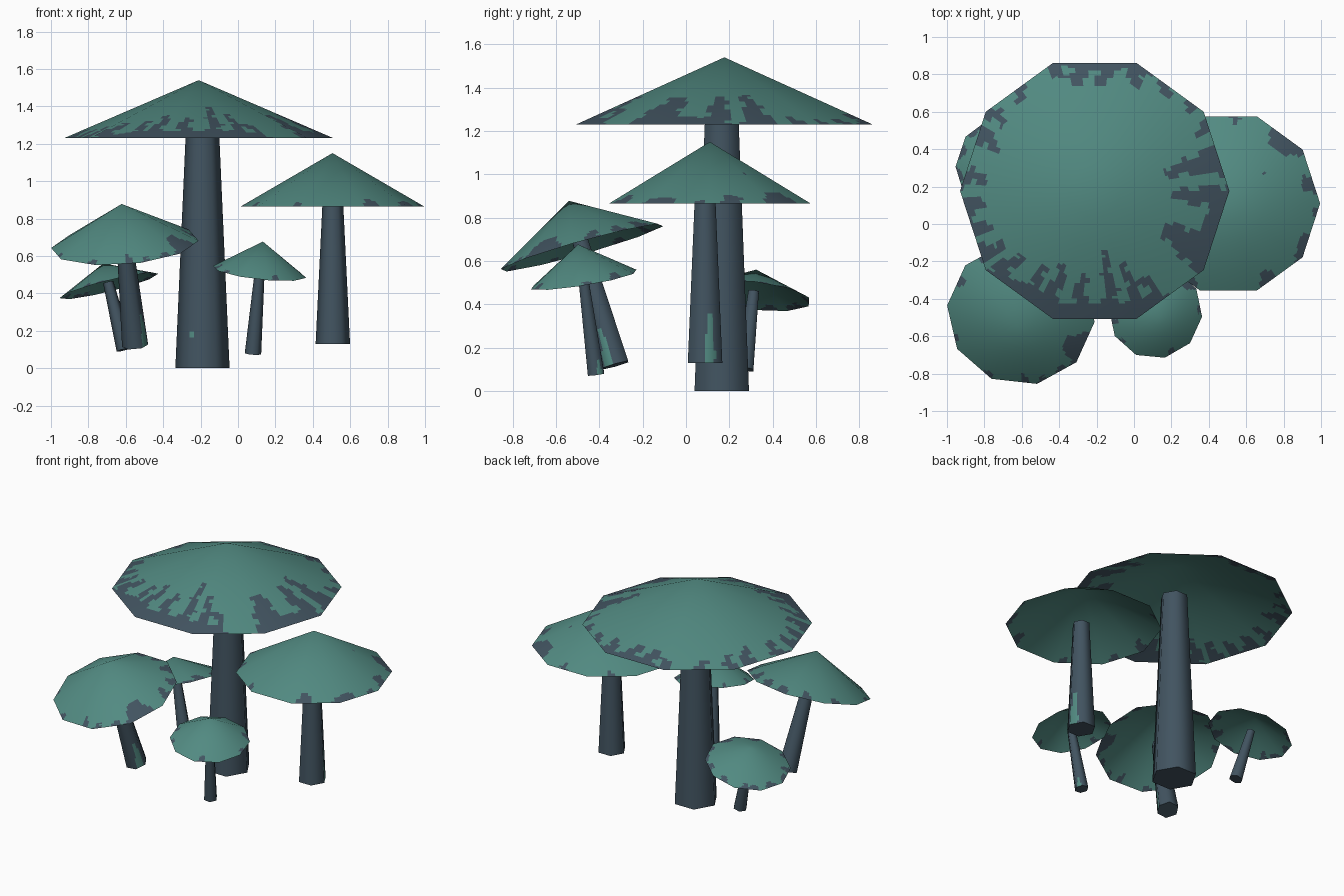
import bpy, math, random
from mathutils import Vector

if "Cube" in bpy.data.objects:
    bpy.data.objects.remove(bpy.data.objects["Cube"])

random.seed(4)


def material(name, rgb):
    m = bpy.data.materials.new(name)
    m.diffuse_color = (*rgb, 1)
    m.use_nodes = True
    m.node_tree.nodes["Principled BSDF"].inputs["Base Color"].default_value = m.diffuse_color
    return m


teal = material("teal", (0.084, 0.255, 0.222))
slate = material("dark slate", (0.054, 0.088, 0.118))


def marked(theta, t, marks, wobble):
    # marks: (angle, half width, start, optional end), t is 0 at top and 1 at the lower edge
    for m in marks:
        a, hw, t0, t1 = (*m, 1.0)[:4]
        d = (theta - a + 180) % 360 - 180
        d += 1.3 * math.sin(t * 31 + a)
        if t0 < t <= t1 and abs(d) < hw * (0.55 + 0.5 * (t - t0) / (1.001 - t0)) + wobble * math.sin(t * 57 + 2 * a):
            return True
    return False


def revolve(name, base, axis, sides, sub, spin, rows, mats, marks, close_bottom, wobble):
    """Sided surface from rows of (t, radius, height, normal_r, normal_z), listed top to bottom."""
    rot = Vector((0, 0, 1)).rotation_difference(Vector(axis))
    base = Vector(base)
    n = sides * sub
    dirs = []
    for s in range(sides):
        a0, a1 = [math.radians(spin + 360 * (s + k) / sides) for k in (0, 1)]
        p, q = Vector((math.cos(a0), math.sin(a0), 0)), Vector((math.cos(a1), math.sin(a1), 0))
        dirs += [p.lerp(q, k / sub) for k in range(sub)]
    up = Vector((0, 0, 1))
    verts, norms, faces, idx = [], [], [], []
    for t, r, z, nr, nz in rows:
        for d in dirs:
            verts.append(base + rot @ (d * r + up * z))
            norms.append((rot @ (d * nr + up * nz)).normalized())
    for i in range(len(rows) - 1):
        for j in range(n):
            k = (j + 1) % n
            faces.append((i * n + j, i * n + n + j, i * n + n + k, i * n + k))
            mid = dirs[j] + dirs[k]
            theta = math.degrees(math.atan2(mid.y, mid.x))
            idx.append(int(marked(theta, (rows[i][0] + rows[i + 1][0]) / 2, marks, wobble)))
    faces.append(tuple(range(n)))
    if close_bottom:
        last = (len(rows) - 1) * n
        faces.append(tuple(last + j for j in reversed(range(n))))
    idx += [0] * (len(faces) - len(idx))
    me = bpy.data.meshes.new(name)
    me.from_pydata(verts, [], faces)
    for m in mats:
        me.materials.append(m)
    me.polygons.foreach_set("material_index", idx)
    me.polygons.foreach_set("use_smooth", [True] * len(faces))
    me.update()
    # smooth normals across the facets, flat on the closing faces
    loops = []
    for p in me.polygons:
        flat = p.normal.copy()
        loops += [flat if len(p.vertices) > 4 else norms[v] for v in p.vertices]
    me.normals_split_custom_set(loops)
    ob = bpy.data.objects.new(name, me)
    bpy.context.collection.objects.link(ob)


def cap(name, centre, axis, radius, height, spin, marks):
    ts = [0.002, 0.2] + [0.4 + 0.6 * k / 30 for k in range(31)]
    rows = [(t, radius * t, height * (1 - t), height * t, height * (1 - t) + radius * t) for t in ts]
    revolve(name, centre, axis, 10, 12, spin, rows, (teal, slate), marks, False, 0.7)


def stem(name, foot, top, r_foot, r_top, spin, marks):
    axis = Vector(top) - Vector(foot)
    L = axis.length
    rows = [(k / 40, r_top + (r_foot - r_top) * k / 40, L * (1 - k / 40), 1, (r_foot - r_top) / L)
            for k in range(41)]
    revolve(name, foot, axis, 6, 6, spin, rows, (slate, teal), marks, True, 2)


def ring(count, start, t0, hw):
    # scattered short streaks around the rim
    return [(start + 360 * k / count + random.uniform(-8, 8), hw * random.uniform(0.5, 1.3),
             1 - (1 - t0) * random.uniform(0.4, 1.2)) for k in range(count)]


# large mushroom with long streaks to the front and right
big = [(14, 6, .56), (-3, 5.5, .58), (-29, 10, .6), (-60, 3.5, .75), (-69, 4, .58), (-81, 4, .45),
       (-98, 4, .63), (-112, 4, .6), (-123, 4, .7), (-139, 4, .74), (-100, 44, .88), (-21, 18, .88),
       (210, 4, .8), (198, 4, .84), (187, 4, .85), (174, 4, .82), (155, 4, .8), (143, 3, .85),
       (128, 3, .9), (107, 4, .87), (98, 4, .82), (86, 4, .81), (70, 5, .85), (55, 3, .9),
       (42, 3, .92), (90, 16, .94), (30, 3, .88), (-82, 2, .36, .39)]
cap("large_cap", (-0.21, 0.177, 1.23), (0, 0, 1), 0.72, 0.31, 0, big)
stem("large_stem", (-0.19, 0.165, 0), (-0.19, 0.165, 1.31), 0.145, 0.087, 0,
     [(-115, 9, .845, .875), (45, 7, .80, .82)])

# right mushroom
cap("right_cap", (0.505, 0.11, 0.865), (0, 0, 1), 0.49, 0.285, 0,
    [(47, 14, .82), (15, 5, .87), (-5, 3, .93), (-35, 5, .92), (-28, 7, .9), (40, 3, .5, .53)]
    + ring(9, 90, .87, 5))
stem("right_stem", (0.507, 0.088, 0.13), (0.507, 0.088, 0.89), 0.092, 0.055, 0, [(18, 17, .69)])

# front left mushroom
cap("front_left_cap", (-0.605, -0.48, 0.662), (-0.077, -0.27, 0.96), 0.397, 0.225, -6,
    [(-30, 15, .72), (-117, 4, .92), (-72, 4, .92), (-55, 4, .92), (200, 4, .93), (-88, 3, .85),
     (10, 6, .82), (30, 5, .85), (52, 7, .82), (75, 6, .85), (95, 7, .86), (120, 5, .85), (150, 5, .9)])
stem("front_left_stem", (-0.55, -0.325, 0.12), (-0.608, -0.487, 0.69), 0.07, 0.042, 0, [(-28, 20, .7)])

# small front mushroom
cap("front_small_cap", (0.115, -0.472, 0.515), (0.11, -0.16, 0.98), 0.252, 0.165, -6,
    [(40, 10, .84), (190, 6, .86), (0, 4, .92)] + ring(5, 70, .88, 6))
stem("front_small_stem", (0.08, -0.415, 0.077), (0.117, -0.475, 0.53), 0.044, 0.026, 0, [(30, 18, .86)])

# back left mushroom
cap("back_left_cap", (-0.69, 0.31, 0.44), (-0.24, 0.11, 0.96), 0.272, 0.125, 0, ring(14, 10, .8, 8))
stem("back_left_stem", (-0.605, 0.272, 0.1), (-0.694, 0.312, 0.46), 0.045, 0.028, 0, [])
